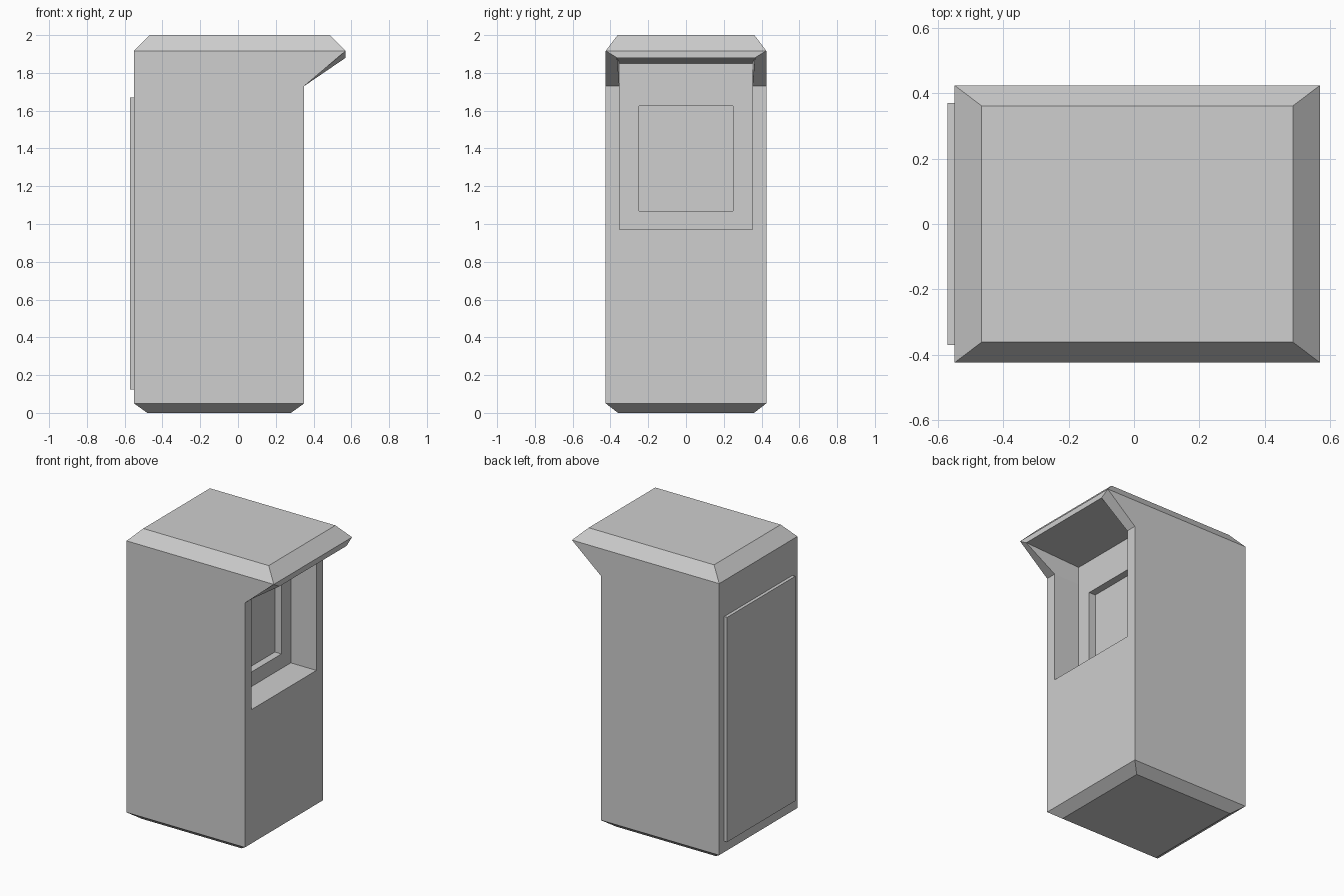
import bpy
import bmesh

cube = bpy.data.objects.get("Cube")
if cube:
    bpy.data.objects.remove(cube, do_unlink=True)

grey = bpy.data.materials.new("light_grey")
grey.use_nodes = True
color = (0.62, 0.62, 0.62, 1)
grey.diffuse_color = color
grey.node_tree.nodes["Principled BSDF"].inputs["Base Color"].default_value = color


def finish(name, bm):
    """Weld, clean and turn a bmesh into a flat shaded object."""
    bmesh.ops.remove_doubles(bm, verts=bm.verts, dist=0.0005)
    bmesh.ops.dissolve_limit(bm, angle_limit=0.005, verts=bm.verts, edges=bm.edges)
    bmesh.ops.recalc_face_normals(bm, faces=bm.faces)
    mesh = bpy.data.meshes.new(name)
    bm.to_mesh(mesh)
    bm.free()
    mesh.materials.append(grey)
    obj = bpy.data.objects.new(name, mesh)
    bpy.context.collection.objects.link(obj)
    return obj


def loop(bm, points):
    return [bm.verts.new(p) for p in points]


def bridge(bm, a, b, skip=()):
    """Join two vertex loops of equal length with quads."""
    n = len(a)
    for i in range(n):
        if i not in skip:
            j = (i + 1) % n
            bm.faces.new((a[i], a[j], b[j], b[i]))


def ring(bm, x0, x1, y, z):
    return loop(bm, [(x0, -y, z), (x1, -y, z), (x1, y, z), (x0, y, z)])


def mirrored(bm, half):
    """Loop from a half outline (rising on +y), mirrored to -y."""
    return loop(bm, half + [(x, -y, z) for x, y, z in reversed(half)])


# Cabinet shell: bevelled foot, straight body, flared hood, bevelled roof
bm = bmesh.new()
back, front, tip, side = -0.55, 0.35, 0.57, 0.425
rings = [
    ring(bm, back + 0.07, front - 0.07, 0.36, 0),
    ring(bm, back, front, side, 0.05),
    ring(bm, back, front, side, 1.73),
    ring(bm, back, tip, side, 1.917),
    ring(bm, back + 0.083, tip - 0.083, 0.362, 2),
]
bm.faces.new(rings[0])
bm.faces.new(rings[-1])
for i in range(4):
    bridge(bm, rings[i], rings[i + 1], skip=(1,) if i in (1, 2) else ())

# Open front: outer edge, mouth, recess back, screen frame, sunken screen
deep, screen = 0.155, 0.105
outlines = [
    [(front, side, 0.05), (front, side, 1.73), (tip, side, 1.917)],
    [(front, 0.352, 0.97), (front, 0.352, 1.73), (tip, 0.365, 1.88)],
    [(deep, 0.352, 0.97), (deep, 0.352, 1.73), (deep, 0.352, 1.85)],
    [(deep, 0.25, 1.07), (deep, 0.25, 1.5), (deep, 0.25, 1.625)],
    [(screen, 0.25, 1.07), (screen, 0.25, 1.5), (screen, 0.25, 1.625)],
]
loops = [mirrored(bm, o) for o in outlines]
for a, b in zip(loops, loops[1:]):
    bridge(bm, a, b)
bm.faces.new(loops[-1])
finish("cabinet", bm)

# Service door on the rear side
bm = bmesh.new()
low = ring(bm, back - 0.022, back, 0.37, 0.125)
high = ring(bm, back - 0.022, back, 0.37, 1.67)
bridge(bm, low, high)
bm.faces.new(low)
bm.faces.new(high)
finish("rear_door", bm)
